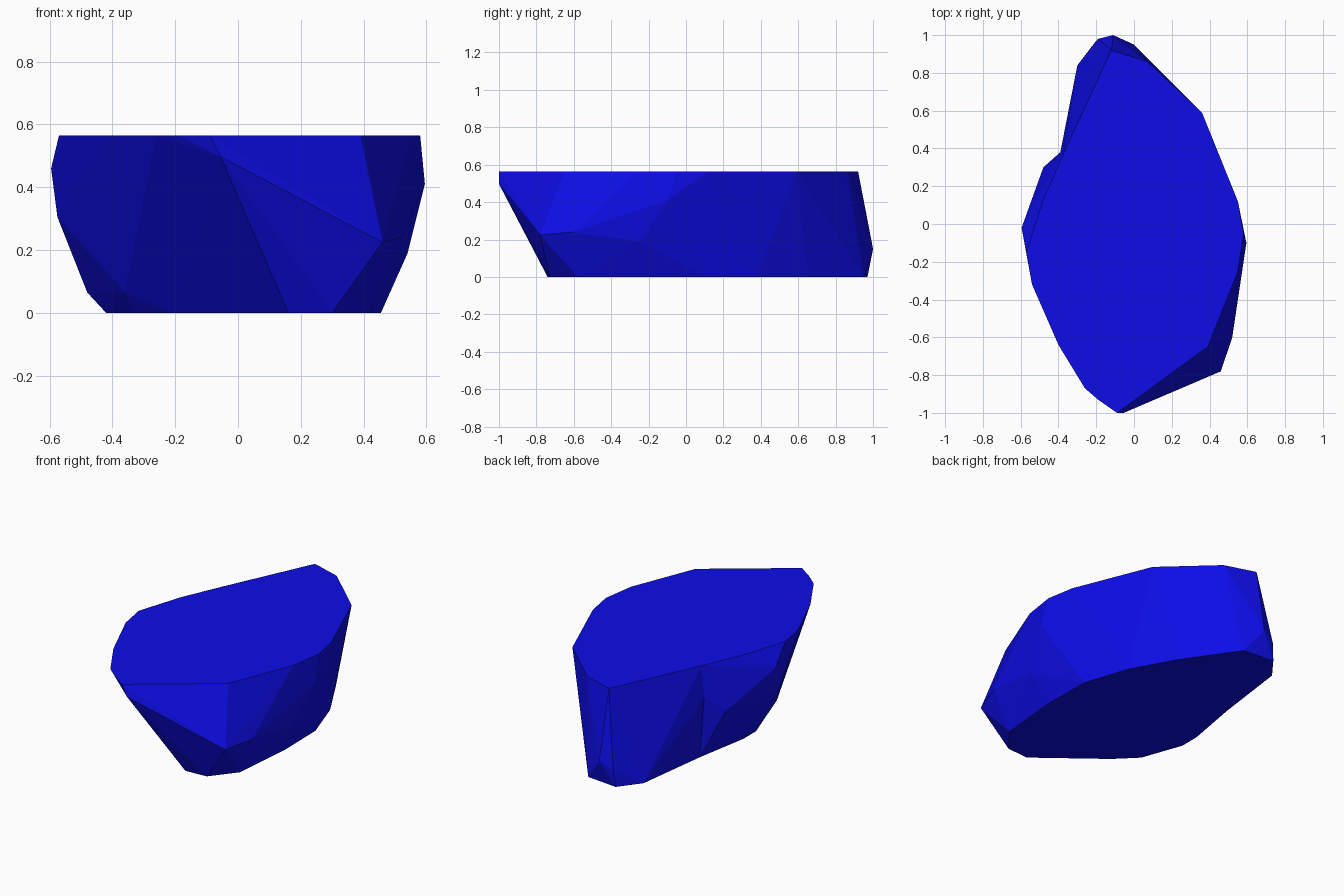
import bpy
import bmesh

# Remove the default object
default_cube = bpy.data.objects.get("Cube")
if default_cube:
    bpy.data.objects.remove(default_cube, do_unlink=True)


def make_material(name, colour):
    material = bpy.data.materials.new(name)
    material.use_nodes = True
    material.diffuse_color = colour
    shader = material.node_tree.nodes["Principled BSDF"]
    shader.inputs["Base Color"].default_value = colour
    shader.inputs["Roughness"].default_value = 0.8
    return material


def at_height(height, outline):
    """Lift a flat outline to one height."""
    return [(x, y, height) for x, y in outline]


def add_convex_chunk(mesh, points):
    """Wrap a tight faceted skin around a set of corner points."""
    verts = [mesh.verts.new(point) for point in points]
    result = bmesh.ops.convex_hull(mesh, input=verts, use_existing_faces=False)
    leftovers = {v for v in result["geom_interior"] + result["geom_unused"]
                 if isinstance(v, bmesh.types.BMVert)}
    bmesh.ops.delete(mesh, geom=list(leftovers), context="VERTS")


TOP = .565
SEAM = .38  # the waist where the front and back chunks meet

# Flat top outline
top_outline = at_height(TOP, [
    (-.09, -1), (.39, -.65), (.55, -.25), (.58, -.05), (.55, .12),
    (.36, .59), (.07, .86), (-.12, .92), (-.48, .13), (-.5, .05),
    (-.57, -.15), (-.54, -.32), (-.48, -.44), (-.4, -.64),
    (-.26, -.87), (-.19, -.93)])

# Flat base outline
base_outline = at_height(0, [
    (.16, -.74), (.3, -.73), (.42, -.58), (.455, -.2), (.45, .11),
    (.21, .65), (0, .95), (-.2, .97), (-.3, .84), (-.38, .24),
    (-.42, .04), (-.42, -.08), (-.33, -.33), (-.21, -.45)])

# Corners jutting out between the top and the base
front_corners = [(-.055, -1, .497), (.14, -.87, .487), (.18, -.75, .045),
                 (.46, -.78, .225), (-.36, -.37, .065)]
side_corners = [(.52, -.6, .24), (.54, -.25, .19), (.595, -.1, .41),
                (-.595, -.02, .46), (-.575, -.09, .305),
                (-.48, -.01, .065), (-.48, .3, .285)]
back_corners = [(-.11, 1, .15), (-.19, .98, .1)]

# Shared cross-section at the waist
seam_corners = [(x, SEAM, z) for x, z in
                [(.445, TOP), (-.37, TOP), (-.39, .38), (-.36, 0), (.36, 0)]]

corners = (top_outline + base_outline + front_corners
           + side_corners + back_corners)

# Build the two chunks
rock_mesh = bmesh.new()
add_convex_chunk(rock_mesh, [p for p in corners if p[1] < SEAM] + seam_corners)
add_convex_chunk(rock_mesh, [p for p in corners if p[1] > SEAM] + seam_corners)

# Open the hidden walls at the waist and weld the chunks into one rock
inner_walls = [face for face in rock_mesh.faces
               if all(abs(v.co.y - SEAM) < .001 for v in face.verts)]
bmesh.ops.delete(rock_mesh, geom=inner_walls, context="FACES")
bmesh.ops.remove_doubles(rock_mesh, verts=rock_mesh.verts[:], dist=.001)
bmesh.ops.dissolve_limit(rock_mesh, angle_limit=.01,
                         verts=rock_mesh.verts[:], edges=rock_mesh.edges[:])
bmesh.ops.recalc_face_normals(rock_mesh, faces=rock_mesh.faces[:])

# Faceted rock object
mesh_data = bpy.data.meshes.new("faceted_rock")
rock_mesh.to_mesh(mesh_data)
rock_mesh.free()
mesh_data.materials.append(make_material("deep_blue", (.004, .004, .8, 1)))
faceted_rock = bpy.data.objects.new("faceted_rock", mesh_data)
bpy.context.collection.objects.link(faceted_rock)
